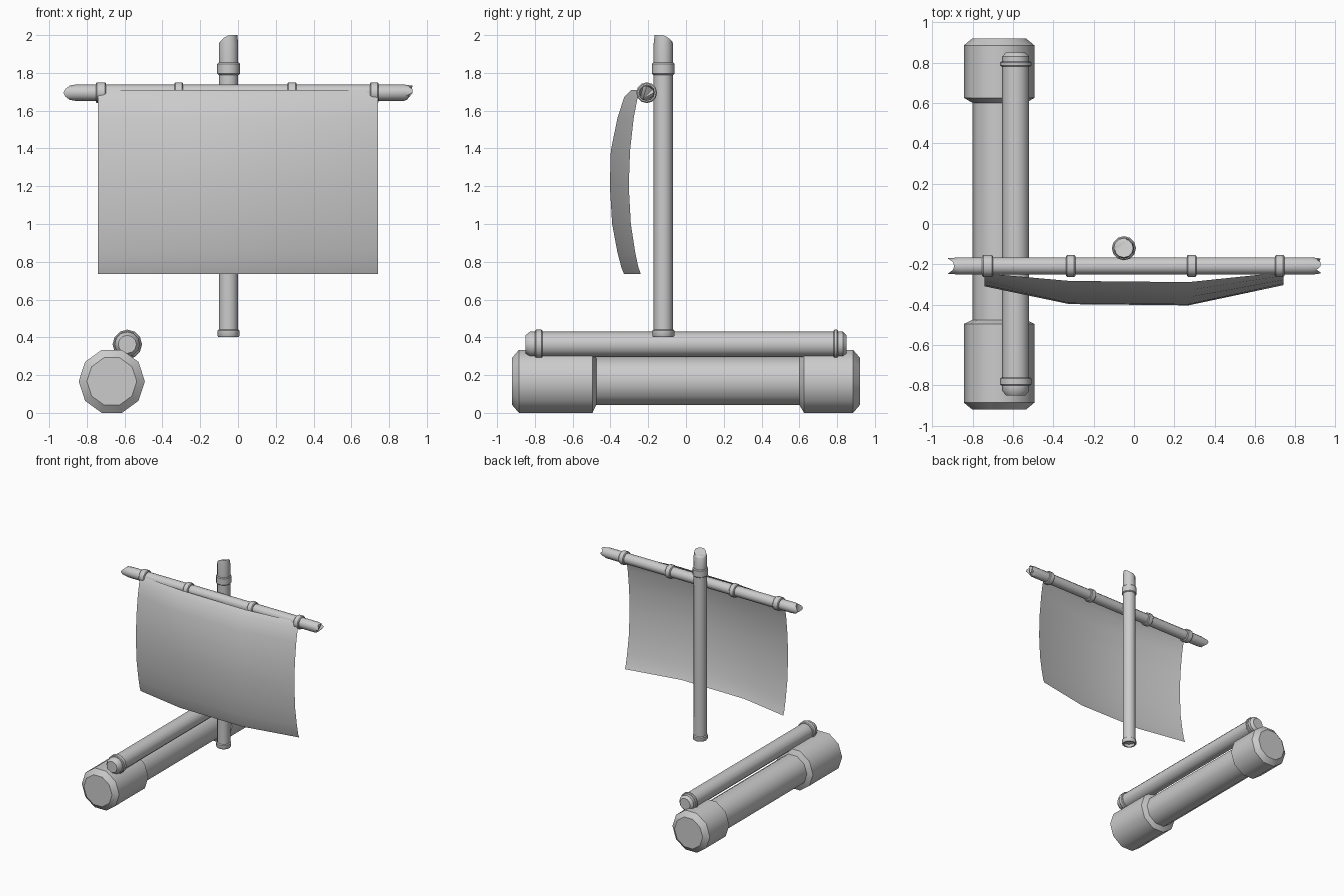
import bpy, bmesh, math

if "Cube" in bpy.data.objects:
    bpy.data.objects.remove(bpy.data.objects["Cube"])


def finish(name, bm, angle=40):
    bmesh.ops.recalc_face_normals(bm, faces=bm.faces[:])
    mesh = bpy.data.meshes.new(name)
    bm.to_mesh(mesh)
    bm.free()
    ob = bpy.data.objects.new(name, mesh)
    bpy.context.collection.objects.link(ob)
    bpy.ops.object.select_all(action='DESELECT')
    ob.select_set(True)
    bpy.context.view_layer.objects.active = ob
    bpy.ops.object.shade_smooth_by_angle(angle=math.radians(angle))
    return ob


def lathe(name, profile, axis, a0, b0, sides=12, phase=0.0, chip=None):
    """Closed round part; profile is (position along axis, radius), chip reshapes the ends."""
    bm = bmesh.new()
    rings = []
    for i, (t, r) in enumerate(profile):
        ring = []
        for k in range(sides):
            ang = phase + 2 * math.pi * k / sides
            ca, sa = math.cos(ang), math.sin(ang)
            tt = t
            if chip and i in (0, len(profile) - 1):
                tt += chip(i > 0, ca, sa, k)
            a, b = a0 + r * ca, b0 + r * sa
            co = {'X': (tt, a, b), 'Y': (a, tt, b), 'Z': (a, b, tt)}[axis]
            ring.append(bm.verts.new(co))
        rings.append(ring)
    for lo, hi in zip(rings, rings[1:]):
        for k in range(sides):
            j = (k + 1) % sides
            bm.faces.new((lo[k], lo[j], hi[j], hi[k]))
    bm.faces.new(rings[0])
    bm.faces.new(rings[-1])
    if chip:
        bmesh.ops.triangulate(bm, faces=[f for f in bm.faces if len(f.verts) > 4])
    return finish(name, bm)


def with_collars(body, collars, r, rc, lip=0.006):
    """Insert raised bands (start, end) into a straight profile."""
    out = [body[0]] if len(body) == 2 else body[:2]
    tail = [body[-1]] if len(body) == 2 else body[-2:]
    for s, e in collars:
        out = out + [(s, r), (s, rc - lip), (s + lip, rc), (e - lip, rc), (e, rc - lip), (e, r)]
    return out + tail


# Large log with thick chamfered ends
lathe("large_log", [(-0.92, 0.132), (-0.885, 0.175), (-0.495, 0.175), (-0.475, 0.132),
                    (0.60, 0.132), (0.625, 0.175), (0.885, 0.175), (0.92, 0.132)],
      'Y', -0.668, 0.167, sides=10)

# Thin pole resting on the log
lathe("small_pole", with_collars([(-0.85, 0.048), (-0.825, 0.067), (0.83, 0.067), (0.85, 0.048)],
                                 [(-0.80, -0.76), (0.78, 0.805)], 0.067, 0.078),
      'Y', -0.586, 0.363)


# Mast with a recessed foot, a band and a chipped top
def mast_chip(top, ca, sa, k):
    if not top:
        return 0
    return -0.045 * max(0, -ca - 0.2) - 0.04 * max(0, sa - 0.2)


lathe("mast", [(0.425, 0.042), (0.402, 0.044), (0.402, 0.054), (0.408, 0.058), (0.436, 0.058),
               (0.442, 0.051), (1.79, 0.051), (1.79, 0.054), (1.796, 0.06), (1.848, 0.06),
               (1.854, 0.054), (1.854, 0.051), (1.955, 0.051), (2.0, 0.046)],
      'Z', -0.05, -0.12, chip=mast_chip)


# Yard with rope bands and splintered ends
def yard_chip(right, ca, sa, k):
    if right:
        return -0.03 * max(0, -sa) - (0.02 if k % 3 == 1 else 0)
    return 0.05 * max(0, abs(sa) - 0.3)


lathe("yard", with_collars([(-0.925, 0.038), (-0.86, 0.043), (0.88, 0.043), (0.925, 0.037)],
                           [(-0.752, -0.698), (-0.337, -0.29), (0.262, 0.31), (0.698, 0.745)],
                           0.043, 0.055),
      'X', -0.208, 1.695, chip=yard_chip)

# Billowing sail: rows are (z, y at the side edges, y in the middle)
rows = [(1.71, -0.245, -0.288), (1.67, -0.262, -0.328), (1.56, -0.283, -0.363),
        (1.39, -0.302, -0.398), (1.2, -0.309, -0.403), (1.0, -0.298, -0.391),
        (0.85, -0.275, -0.363), (0.77, -0.258, -0.342), (0.735, -0.245, -0.328)]
bm = bmesh.new()
grid = []
for z, y_edge, y_mid in rows:
    grid.append([bm.verts.new((x, y, z)) for x, y in
                 ((-0.74, y_edge), (-0.32, y_mid + 0.006), (0.27, y_mid), (0.74, y_edge + 0.006))])
for up, down in zip(grid, grid[1:]):
    for k in range(3):
        bm.faces.new((up[k], down[k], down[k + 1], up[k + 1]))
finish("sail", bm, 60)
